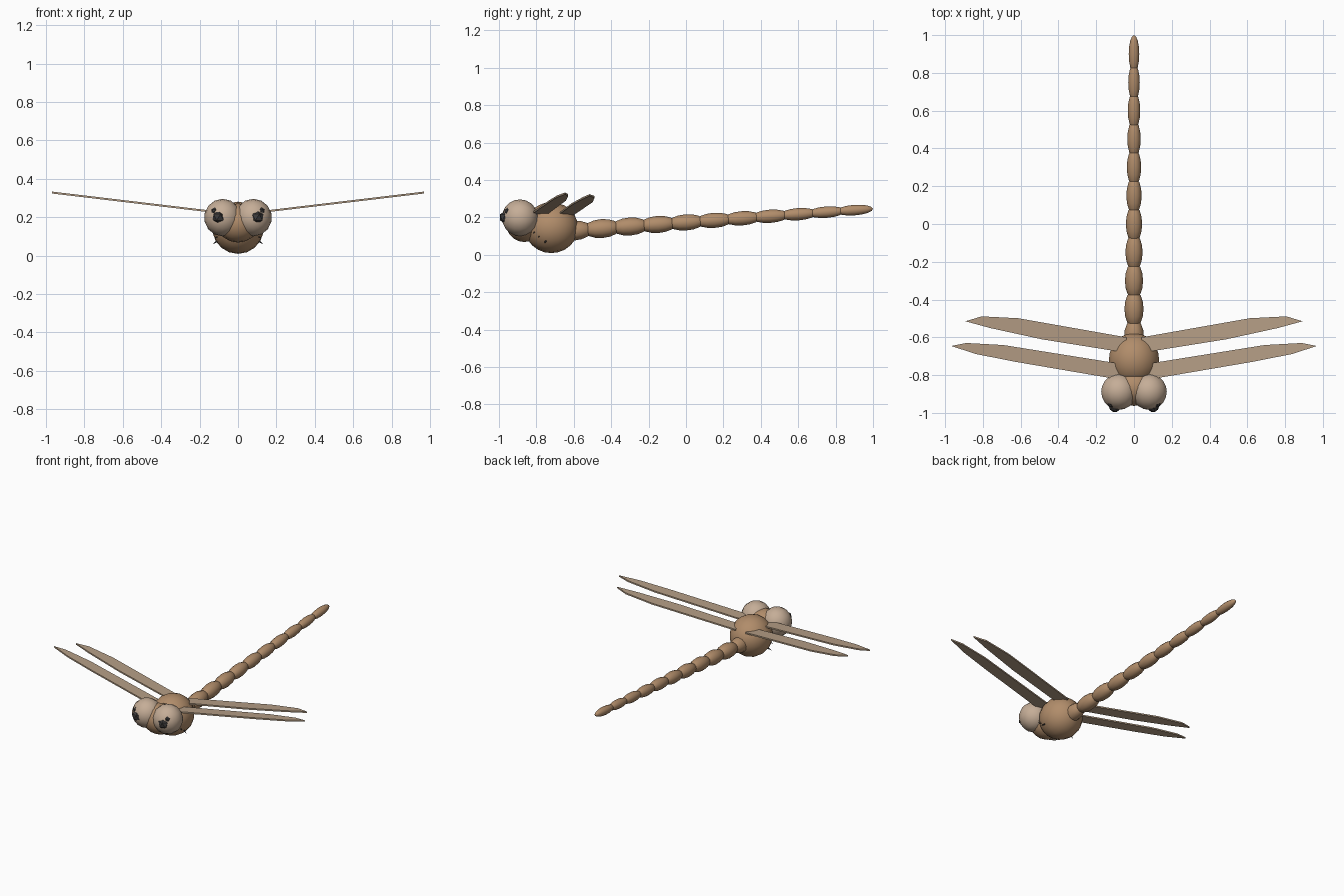
import bpy, bmesh, math
from mathutils import Vector, Matrix

if "Cube" in bpy.data.objects:
    bpy.data.objects.remove(bpy.data.objects["Cube"])


def material(name, color):
    m = bpy.data.materials.new(name)
    m.diffuse_color = (*color, 1)
    m.use_nodes = True
    m.node_tree.nodes["Principled BSDF"].inputs["Base Color"].default_value = m.diffuse_color
    return m


BROWN = material("body brown", (0.44, 0.265, 0.145))
BEIGE = material("eye beige", (0.56, 0.42, 0.31))
TAN = material("wing tan", (0.46, 0.34, 0.235))
DARK = material("dark grey", (0.045, 0.042, 0.042))


def finish(name, bm, mat, smooth=True):
    bmesh.ops.recalc_face_normals(bm, faces=bm.faces)
    for f in bm.faces:
        f.smooth = smooth
    me = bpy.data.meshes.new(name)
    bm.to_mesh(me)
    bm.free()
    me.materials.append(mat)
    ob = bpy.data.objects.new(name, me)
    bpy.context.collection.objects.link(ob)
    return ob


def ellipsoid(name, center, radii, mat, seg=16, rings=10, tilt=0.0):
    """Sphere with its poles along y, scaled and tilted about x."""
    bm = bmesh.new()
    bmesh.ops.create_uvsphere(bm, u_segments=seg, v_segments=rings, radius=1)
    mtx = (Matrix.Translation(center) @ Matrix.Rotation(tilt, 4, 'X')
           @ Matrix.Diagonal((*radii, 1)) @ Matrix.Rotation(math.pi / 2, 4, 'X'))
    bm.transform(mtx)
    return finish(name, bm, mat)


def facet_ball(name, center, radius, mat):
    bm = bmesh.new()
    bmesh.ops.create_icosphere(bm, subdivisions=1, radius=radius,
                               matrix=Matrix.Translation(center))
    return finish(name, bm, mat, smooth=False)


def spike(name, base, tip, radius, mat):
    base, tip = Vector(base), Vector(tip)
    d = tip - base
    bm = bmesh.new()
    bmesh.ops.create_cone(bm, cap_ends=True, segments=5, radius1=radius,
                          radius2=0, depth=d.length)
    bm.transform(Matrix.Translation((base + tip) / 2)
                 @ d.to_track_quat('Z', 'Y').to_matrix().to_4x4())
    return finish(name, bm, mat, smooth=False)


def wing(name, outline, side, mat):
    """Thin flat plate that rises towards its tip."""
    t = 0.005
    bm = bmesh.new()
    rows = [[bm.verts.new((side * x, y, 0.213 + 0.119 * x + dz)) for x, y in outline]
            for dz in (-t, t)]
    low, high = rows
    bm.faces.new(low)
    bm.faces.new(high)
    n = len(outline)
    for i in range(n):
        j = (i + 1) % n
        bm.faces.new((low[i], low[j], high[j], high[i]))
    return finish(name, bm, mat, smooth=False)


# Thorax and head
ellipsoid("thorax", (0, -0.72, 0.145), (0.135, 0.143, 0.136), BROWN, 18, 12)
ellipsoid("head", (0, -0.865, 0.17), (0.112, 0.098, 0.102), BROWN, 16, 10)

# Tail: overlapping beads that shrink towards the end
for i in range(11):
    y = -0.60 + 0.15 * i
    r = 0.053 - 0.0025 * i
    ellipsoid(f"tail_segment_{i + 1}", (0, y, 0.173 + 0.073 * y),
              (r, 0.1, r), BROWN, 12, 8, math.atan(0.073))

# Wing outlines: leading edge, tip, trailing edge
FRONT_WING = [(0.04, -0.83), (0.62, -0.731), (0.834, -0.689), (0.968, -0.646),
              (0.887, -0.63), (0.69, -0.641), (0.04, -0.745)]
REAR_WING = [(0.04, -0.682), (0.49, -0.61), (0.76, -0.551), (0.892, -0.515),
             (0.807, -0.489), (0.612, -0.499), (0.04, -0.6)]

for label, s in (("left", -1), ("right", 1)):
    wing(f"front_wing_{label}", FRONT_WING, s, TAN)
    wing(f"rear_wing_{label}", REAR_WING, s, TAN)
    # Large eye with a dark faceted pupil
    ellipsoid(f"eye_{label}", (s * 0.08, -0.888, 0.198), (0.096, 0.096, 0.098),
              BEIGE, 14, 10)
    facet_ball(f"pupil_{label}", (s * 0.101, -0.964, 0.2), 0.036, DARK)
    facet_ball(f"pupil_spot_{label}", (s * 0.122, -0.953, 0.232), 0.02, DARK)
    # Stubby legs
    for k, (y, z, x) in enumerate([(-0.815, 0.112, 0.115), (-0.79, 0.09, 0.122),
                                   (-0.757, 0.06, 0.132)]):
        spike(f"leg_{k + 1}_{label}", (s * (x - 0.05), y + 0.015, z + 0.03),
              (s * x, y, z), 0.012, DARK)
